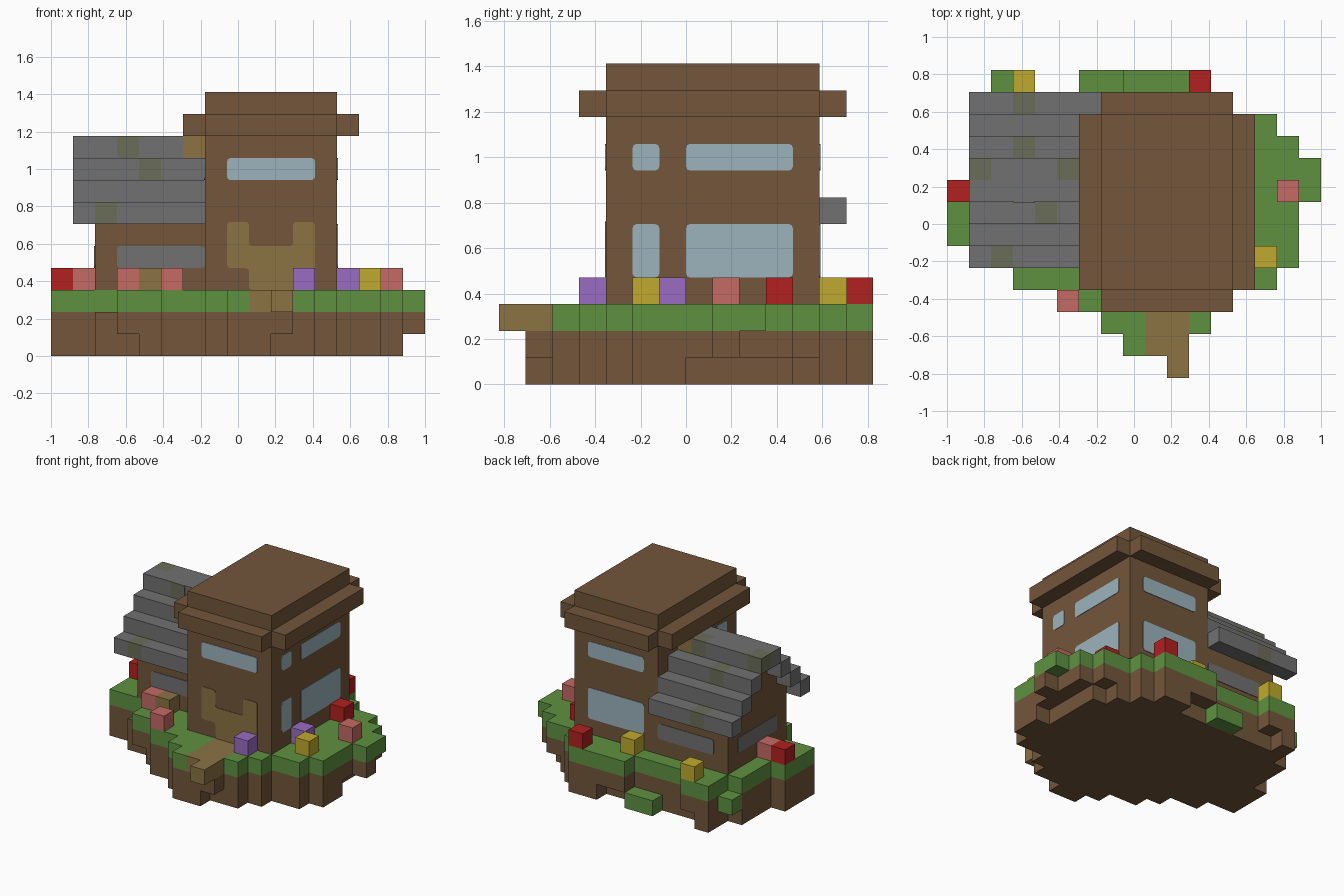
import bpy, bmesh
from mathutils import Vector

if "Cube" in bpy.data.objects:
    bpy.data.objects.remove(bpy.data.objects["Cube"], do_unlink=True)

U = 2 / 17  # edge length of one block


def to_world(i, j, k):
    return Vector((i * U - 1, (j - 7) * U, k * U))


def make_material(name, hexcode):
    srgb = [int(hexcode[n:n + 2], 16) / 255 for n in (0, 2, 4)]
    lin = [c / 12.92 if c <= 0.04045 else ((c + 0.055) / 1.055) ** 2.4 for c in srgb]
    mat = bpy.data.materials.new(name)
    mat.use_nodes = True
    mat.diffuse_color = (*lin, 1)
    mat.node_tree.nodes["Principled BSDF"].inputs["Base Color"].default_value = (*lin, 1)
    return mat


MATS = {name: make_material(name, code) for name, code in {
    "brown": "73563b", "grass_green": "5f9140", "stone_grey": "717171",
    "moss": "6b6d59", "glass_blue": "9cb4bd", "tan": "8b7344", "red": "b22020",
    "pink": "c56a64", "purple": "9b6cc2", "yellow": "bfaa2d"}.items()}

cells = {}   # block position -> part name
colours = {}  # part name -> material name


def fill(part, colour, xs, ys, zs):
    """Fill inclusive block ranges; later parts replace earlier ones."""
    colours[part] = colour
    for i in range(xs[0], xs[1] + 1):
        for j in range(ys[0], ys[1] + 1):
            for k in range(zs[0], zs[1] + 1):
                cells[i, j, k] = part


def fill_rows(part, colour, k, first_row, rows):
    for j, (a, b) in enumerate(rows, first_row):
        fill(part, colour, (a, b), (j, j), (k, k))


def finish(name, bm, colour):
    mesh = bpy.data.meshes.new(name)
    bm.to_mesh(mesh)
    bm.free()
    mesh.materials.append(MATS[colour])
    bpy.context.collection.objects.link(bpy.data.objects.new(name, mesh))


def build_blocks(part):
    """Skin the exposed sides of one part's blocks and merge flat areas."""
    bm = bmesh.new()
    verts = {}

    def vert(p):
        if p not in verts:
            verts[p] = bm.verts.new(to_world(*p))
        return verts[p]

    for cell, owner in cells.items():
        if owner != part:
            continue
        for axis in range(3):
            b, c = (axis + 1) % 3, (axis + 2) % 3
            for side in (0, 1):
                near = list(cell)
                near[axis] += side * 2 - 1
                if tuple(near) in cells:
                    continue
                ring = []
                for db, dc in ((0, 0), (1, 0), (1, 1), (0, 1)):
                    p = list(cell)
                    p[axis] += side
                    p[b] += db
                    p[c] += dc
                    ring.append(vert(tuple(p)))
                bm.faces.new(ring if side else ring[::-1])
    bmesh.ops.dissolve_limit(bm, angle_limit=0.01, verts=bm.verts, edges=bm.edges)
    finish(part, bm, colours[part])


def plate(name, colour, axis, pos, sign, outline):
    """Thin rounded plate on a wall; outline is (along, up) in blocks."""
    bm = bmesh.new()
    pts = [to_world(a, pos, k) if axis == "y" else to_world(pos, a, k) for a, k in outline]
    out = Vector((0, sign, 0)) if axis == "y" else Vector((sign, 0, 0))
    bm.faces.new([bm.verts.new(p + out * 0.004) for p in pts])
    bmesh.ops.bevel(bm, geom=bm.verts[:], offset=0.018, segments=2,
                    profile=0.5, affect="VERTICES")
    ext = bmesh.ops.extrude_face_region(bm, geom=bm.faces[:])
    for v in ext["geom"]:
        if isinstance(v, bmesh.types.BMVert):
            v.co -= out * 0.005
    bmesh.ops.recalc_face_normals(bm, faces=bm.faces)
    finish(name, bm, colour)


def window(name, colour, axis, pos, sign, a0, a1, k0, k1):
    plate(name, colour, axis, pos, sign, [(a0, k0), (a1, k0), (a1, k1), (a0, k1)])


# Island: ragged soil, turf on top and a footpath to the door
fill_rows("soil", "brown", 0, 1, [
    (8, 9), (7, 11), (5, 12), (4, 14), (2, 15), (0, 15), (0, 14),
    (0, 14), (1, 14), (1, 14), (1, 13), (2, 12), (10, 11)])
fill_rows("soil", "brown", 1, 1, [
    (8, 10), (7, 11), (5, 12), (3, 14), (2, 15), (0, 15), (0, 15),
    (0, 16), (1, 15), (1, 15), (1, 14), (2, 12), (8, 11)])
fill("soil", "brown", (2, 3), (13, 13), (1, 1))
fill("soil", "brown", (2, 2), (13, 13), (0, 0))
fill_rows("turf", "grass_green", 2, 1, [
    (8, 10), (7, 11), (5, 12), (3, 14), (3, 15), (0, 15), (0, 15),
    (0, 16), (1, 16), (1, 15), (1, 14), (2, 12), (8, 11)])
fill("turf", "grass_green", (2, 3), (13, 13), (2, 2))
fill("low_turf", "grass_green", (6, 7), (13, 13), (0, 0))
fill("low_turf", "grass_green", (1, 1), (12, 12), (1, 1))
fill("footpath", "tan", (9, 10), (1, 3), (2, 2))
fill("footpath", "tan", (10, 10), (0, 0), (2, 2))

# Tower with a cross-shaped eave and a cap
fill("tower", "brown", (7, 12), (4, 11), (3, 9))
fill("tower_eave", "brown", (6, 13), (4, 11), (10, 10))
fill("tower_eave", "brown", (7, 12), (3, 12), (10, 10))
fill("tower_cap", "brown", (7, 12), (4, 11), (11, 11))

# Side wing with its stepped gable and stone roof
fill("wing", "brown", (2, 6), (6, 11), (3, 5))
for step in range(4):
    k, near, far = 6 + step, 5 + step, 12 - step
    if step < 3:
        fill("wing", "brown", (2, 6), (near + 1, far - 1), (k, k))
    for j in (near, far):
        fill("wing_roof", "stone_grey", (1, 6), (j, j), (k, k))
fill("ridge_end", "tan", (6, 6), (8, 9), (9, 9))
for i, j, k in ((2, 5, 6), (4, 7, 8), (1, 9, 9), (5, 9, 9), (3, 10, 8), (3, 12, 6)):
    fill("roof_moss", "moss", (i, i), (j, j), (k, k))

# Flowers and a loose garden block
for colour, spots in {
        "red": ((0, 8), (13, 10), (11, 13)),
        "pink": ((1, 8), (3, 5), (5, 3), (15, 8)),
        "purple": ((11, 3), (13, 6)),
        "yellow": ((14, 5), (8, 12), (3, 13)),
        "tan": ((4, 5),)}.items():
    for i, j in spots:
        fill(colour + "_garden_block", colour, (i, i), (j, j), (3, 3))

for part in colours:
    build_blocks(part)

# Tower windows
window("front_window", "glass_blue", "y", 4, -1, 8, 12, 8, 9)
for label, k0, k1 in (("upper", 8, 9), ("lower", 4, 6)):
    window(label + "_back_window", "glass_blue", "y", 12, 1, 8, 12, k0, k1)
    window(label + "_side_window", "glass_blue", "x", 13, 1, 7, 11, k0, k1)
    window(label + "_narrow_window", "glass_blue", "x", 13, 1, 5, 6, k0, k1)
window("inner_narrow_window", "glass_blue", "x", 7, -1, 5, 6, 8, 9)

# Wing windows and one mossy patch on the ridge
window("wing_front_window", "stone_grey", "y", 6, -1, 3, 7, 4, 5)
window("wing_back_window", "stone_grey", "y", 12, 1, 3, 7, 4, 5)
window("wing_end_window", "stone_grey", "x", 2, -1, 7, 11, 4, 5)
window("ridge_moss", "moss", "y", 8, -1, 3, 4, 9, 10)

# Door
plate("door", "tan", "y", 4, -1, [
    (9, 3), (12, 3), (12, 6.1), (11, 6.1), (11, 5),
    (9, 5), (9, 6.1), (8, 6.1), (8, 4), (9, 4)])
